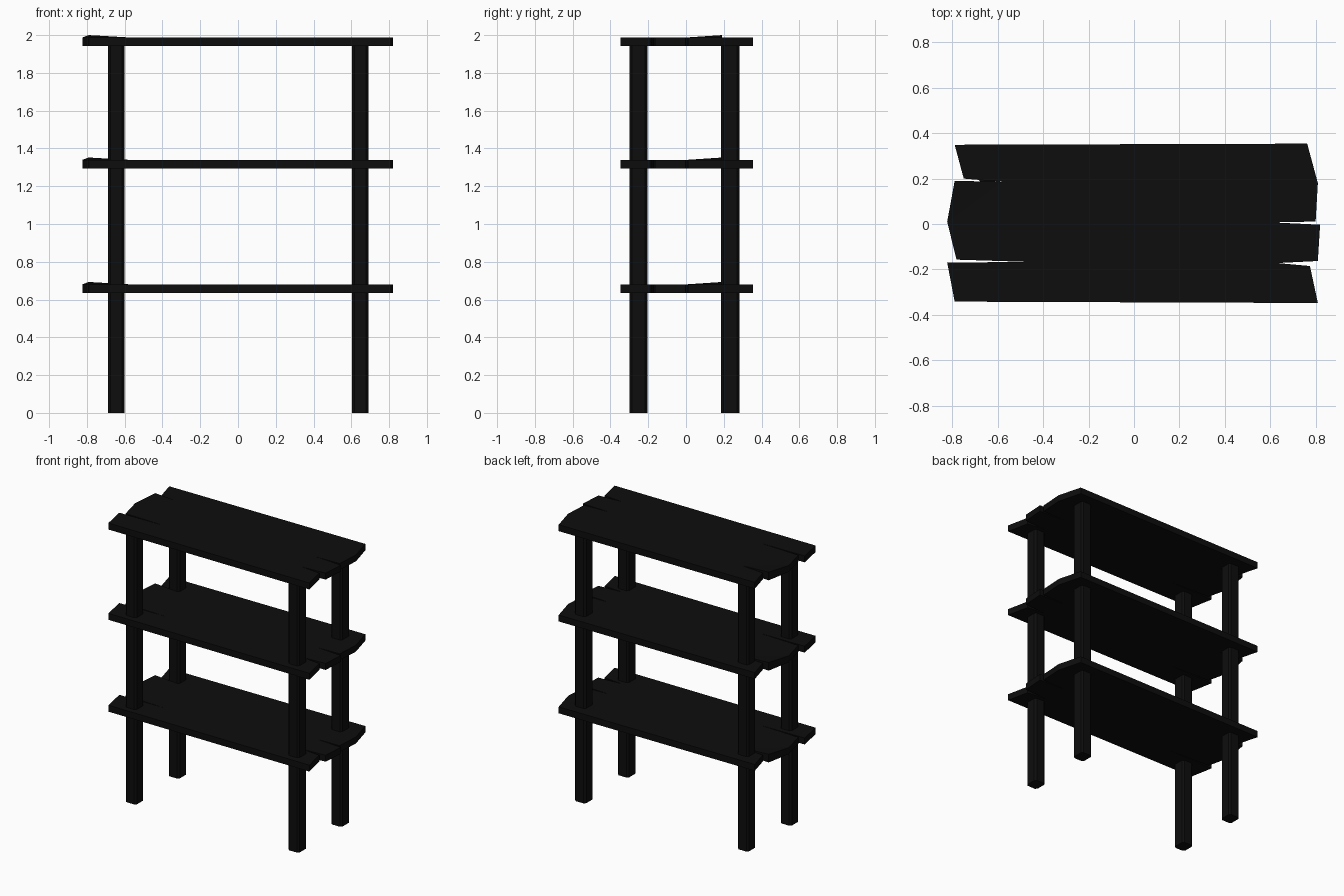
import bpy, bmesh

if "Cube" in bpy.data.objects:
    bpy.data.objects.remove(bpy.data.objects["Cube"])

mat = bpy.data.materials.new("black_wood")
mat.diffuse_color = (0.004, 0.004, 0.004, 1)
mat.use_nodes = True
mat.node_tree.nodes["Principled BSDF"].inputs["Base Color"].default_value = mat.diffuse_color

# Shelf outline with split, ragged plank ends (counter-clockwise from front left)
OUTLINE = [(-0.79, -0.342), (0.81, -0.348), (0.775, -0.185), (0.63, -0.172),
           (0.81, -0.163), (0.82, -0.003), (0.61, 0.007), (0.80, 0.011),
           (0.81, 0.18), (0.763, 0.354), (-0.79, 0.349), (-0.75, 0.2),
           (-0.583, 0.186), (-0.79, 0.19), (-0.823, 0.01), (-0.782, -0.157),
           (-0.465, -0.167), (-0.823, -0.17)]
TIP, LIFTED, CORNER = 12, 13, 14     # splintered corner that curls upward


def finish(bm, name):
    bmesh.ops.recalc_face_normals(bm, faces=bm.faces)
    me = bpy.data.meshes.new(name)
    bm.to_mesh(me)
    bm.free()
    me.materials.append(mat)
    ob = bpy.data.objects.new(name, me)
    bpy.context.collection.objects.link(ob)
    return ob


def prism(bm, points, z0, z1):
    low = [bm.verts.new((x, y, z0)) for x, y in points]
    top = [bm.verts.new((x, y, z1)) for x, y in points]
    n = len(points)
    bm.faces.new(low[::-1])
    for i in range(n):
        j = (i + 1) % n
        bm.faces.new((low[i], low[j], top[j], top[i]))
    return top, bm.faces.new(top)


def shelf(name, z0):
    bm = bmesh.new()
    top, face = prism(bm, OUTLINE, z0, z0 + 0.046)
    bmesh.utils.face_split(face, top[TIP], top[CORNER])
    top[LIFTED].co.z += 0.012
    finish(bm, name)


def leg(name, x, y, w=0.088, d=0.096, c=0.013):
    # square post with chamfered edges
    a, b = w / 2, d / 2
    pts = [(a - c, -b), (a, -b + c), (a, b - c), (a - c, b),
           (c - a, b), (-a, b - c), (-a, c - b), (c - a, -b)]
    bm = bmesh.new()
    prism(bm, [(x + px, y + py) for px, py in pts], 0, 1.96)
    finish(bm, name)


# Three shelves
for name, z in (("bottom_shelf", 0.635), ("middle_shelf", 1.294), ("top_shelf", 1.942)):
    shelf(name, z)

# Four posts
for side, x in (("left", -0.645), ("right", 0.647)):
    for end, y in (("front", -0.252), ("back", 0.234)):
        leg(f"{end}_{side}_leg", x, y)
